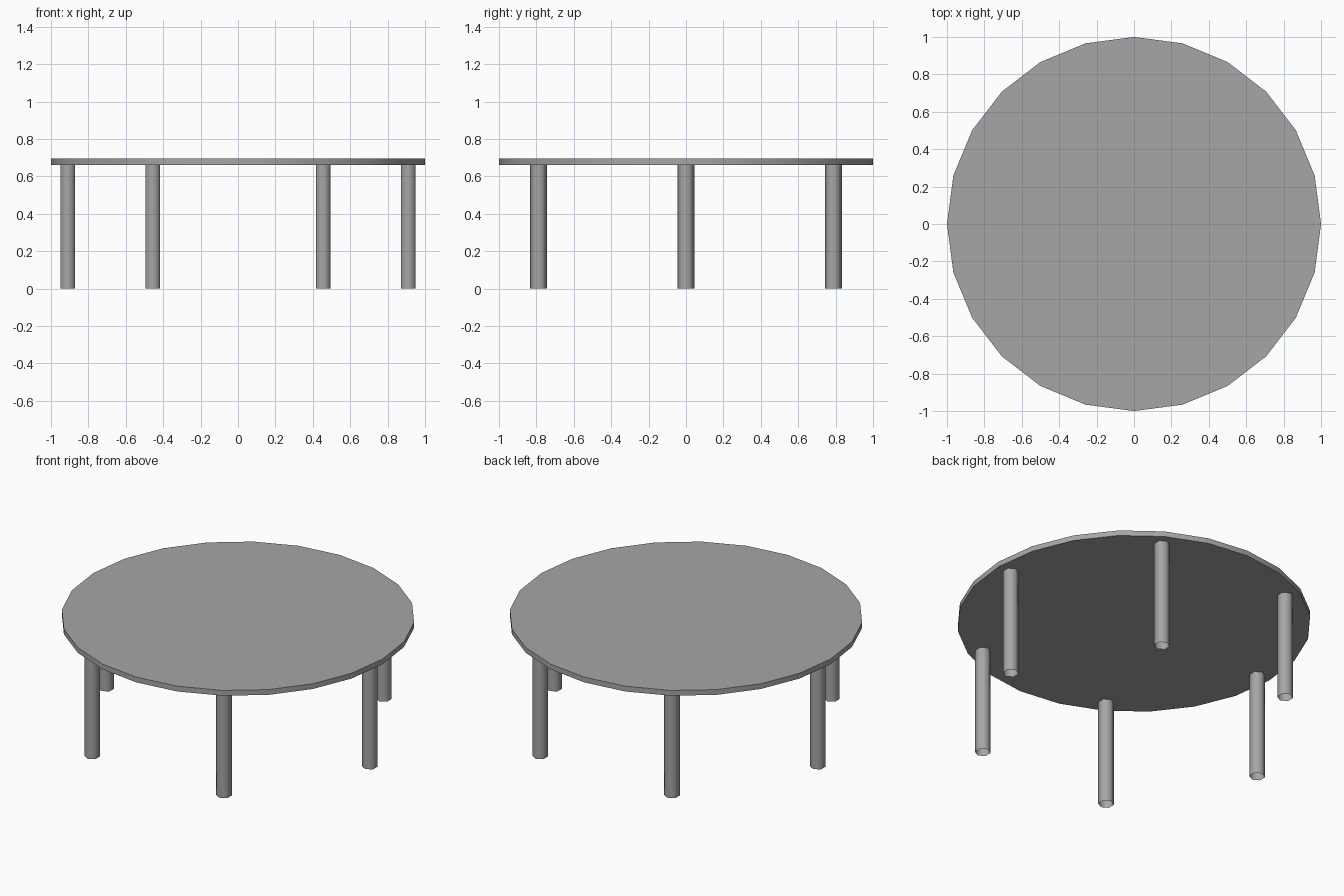
import bpy, bmesh, math

cube = bpy.data.objects.get("Cube")
if cube:
    bpy.data.objects.remove(cube, do_unlink=True)

TOP_Z, UNDERSIDE_Z = 0.695, 0.662
LEG_RADIUS, LEG_RING, LEG_COUNT = 0.045, 0.91, 6

grey = bpy.data.materials.new("plain grey")
grey.use_nodes = True
colour = (0.38, 0.38, 0.38, 1)
grey.diffuse_color = colour
grey.node_tree.nodes["Principled BSDF"].inputs["Base Color"].default_value = colour


def prism(name, sides, radius, z0, z1, location=(0, 0), turn=0.0, capped=True):
    """Upright prism with smooth sides and flat ends, optionally open."""
    bm = bmesh.new()
    rings = []
    for z in (z0, z1):
        angles = [turn + math.tau * i / sides for i in range(sides)]
        rings.append([bm.verts.new((radius * math.cos(a), radius * math.sin(a), z))
                      for a in angles])
    low, high = rings
    for i in range(sides):
        j = (i + 1) % sides
        bm.faces.new((low[i], low[j], high[j], high[i])).smooth = True
    if capped:
        for ring in (low[::-1], high):
            cap = bm.faces.new(ring)
            for edge in cap.edges:
                edge.smooth = False
    mesh = bpy.data.meshes.new(name)
    bm.to_mesh(mesh)
    bm.free()
    mesh.materials.append(grey)
    obj = bpy.data.objects.new(name, mesh)
    obj.location = (*location, 0)
    bpy.context.collection.objects.link(obj)
    return obj


# Round table top
prism("table_top", 24, 1.0, UNDERSIDE_Z, TOP_Z)

# Ring of hollow hexagonal legs
for n in range(LEG_COUNT):
    a = math.tau * n / LEG_COUNT
    prism(f"leg_{n + 1}", 6, LEG_RADIUS, 0, UNDERSIDE_Z,
          (LEG_RING * math.cos(a), LEG_RING * math.sin(a)),
          turn=math.pi / 2, capped=False)
